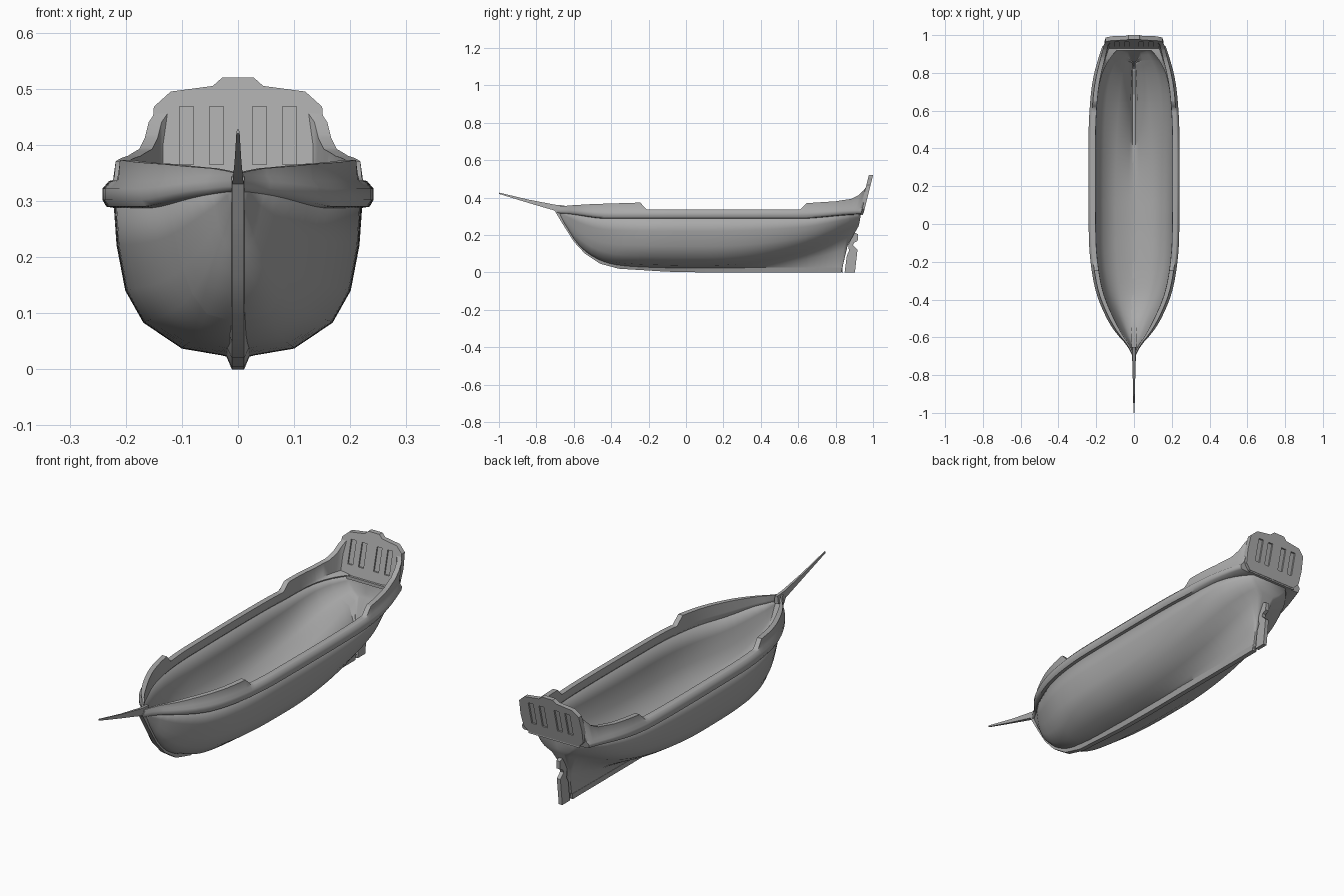
import bpy, bmesh, math

if "Cube" in bpy.data.objects:
    bpy.data.objects.remove(bpy.data.objects["Cube"])

GREY = bpy.data.materials.new("dark_grey")
GREY.diffuse_color = (0.4, 0.4, 0.4, 1)
GREY.use_nodes = True
GREY.node_tree.nodes["Principled BSDF"].inputs["Base Color"].default_value = GREY.diffuse_color

def lerp(a, b, w):
    return a + (b - a) * w

def smooth(a, b, v):
    t = max(0.0, min(1.0, (v - a) / (b - a)))
    return t * t * (3 - 2 * t)

def curve(pts, v, cubic=True):
    """Interpolated value through (position, value) points."""
    if v <= pts[0][0]: return pts[0][1]
    if v >= pts[-1][0]: return pts[-1][1]
    def slope(k):
        k0, k1 = max(k - 1, 0), min(k + 1, len(pts) - 1)
        return (pts[k1][1] - pts[k0][1]) / (pts[k1][0] - pts[k0][0])
    i = max(k for k in range(len(pts) - 1) if pts[k][0] <= v)
    (x0, y0), (x1, y1) = pts[i], pts[i + 1]
    h = x1 - x0
    t = (v - x0) / h
    if not cubic: return lerp(y0, y1, t)
    return ((2*t**3 - 3*t*t + 1) * y0 + (t**3 - 2*t*t + t) * h * slope(i)
            + (3*t*t - 2*t**3) * y1 + (t**3 - t*t) * h * slope(i + 1))

def finish(name, bm, angle=35):
    bmesh.ops.recalc_face_normals(bm, faces=bm.faces)
    me = bpy.data.meshes.new(name)
    bm.to_mesh(me)
    bm.free()
    me.materials.append(GREY)
    ob = bpy.data.objects.new(name, me)
    bpy.context.collection.objects.link(ob)
    bpy.ops.object.select_all(action='DESELECT')
    ob.select_set(True)
    bpy.context.view_layer.objects.active = ob
    bpy.ops.object.shade_smooth_by_angle(angle=math.radians(angle))
    return ob

def loft(bm, rings, closed=False):
    rows = [[bm.verts.new(p) for p in r] for r in rings]
    n = len(rows[0])
    for a, b in zip(rows, rows[1:]):
        for j in range(n if closed else n - 1):
            k = (j + 1) % n
            bm.faces.new((a[j], a[k], b[k], b[j]))
    if closed:
        bm.faces.new(rows[0])
        bm.faces.new(rows[-1])

def mirror(ob):
    m = ob.modifiers.new("mirror", 'MIRROR')
    m.merge_threshold = 0.0005

# Shared hull lines
BEAM = [(-0.69, 0.006), (-0.64, 0.032), (-0.58, 0.078), (-0.5, 0.124), (-0.4, 0.168), (-0.3, 0.195),
        (-0.15, 0.215), (0.0, 0.22), (0.5, 0.22), (0.7, 0.207), (0.8, 0.19), (0.87, 0.17), (0.935, 0.148)]
TUCK = [(0.7, 0.0), (0.8, 0.006), (0.87, 0.022), (0.935, 0.055)]   # hull narrower than rail at the stern
BOTTOM = [(-0.69, 0.32), (-0.65, 0.26), (-0.59, 0.165), (-0.53, 0.105), (-0.45, 0.06),
          (-0.35, 0.035), (-0.1, 0.022), (0.1, 0.02), (1.0, 0.02)]
RIM = [(-0.69, 0.35), (-0.62, 0.358), (-0.5, 0.365), (-0.245, 0.373), (-0.21, 0.336), (0.61, 0.336),
       (0.645, 0.37), (0.8, 0.38), (0.87, 0.392), (0.9, 0.412), (0.92, 0.44), (0.935, 0.48)]
POST = [(0.0, 0.83), (0.1, 0.85), (0.18, 0.875), (0.25, 0.925), (0.31, 0.935)]
MID = [(0, 0.02), (0.009, 0.02), (0.03, 0.025), (0.10, 0.037), (0.168, 0.083), (0.20, 0.14), (0.215, 0.22), (0.22, 0.295)]
STERN = [(0, 0), (0.009, 0), (0.013, 0.14), (0.05, 0.228), (0.10, 0.245), (0.132, 0.262), (0.15, 0.278), (0.155, 0.295)]
BOW = [0, 0.05, 0.2, 0.45, 0.63, 0.77, 0.9, 1]

def hull_beam(y):
    return curve(BEAM, y) - curve(TUCK, y)

def sheer(y):
    return 0.03 * smooth(-0.42, -0.69, y) + 0.022 * smooth(0.6, 0.935, y)

def rake(y, z):
    return y + 0.25 * (z - 0.31) * smooth(0.8, 0.935, y)

stations = sorted({round(-0.69 + 1.625 * i / 52, 4) for i in range(53)} | {p[0] for p in RIM})

# Hull shell
def section(y, flat=False):
    out = []
    w = max(0, min(1, (y - 0.1) / 0.835)) ** 2
    wb = smooth(-0.2, -0.65, y)
    top = 0.295 + sheer(y)
    base = lerp(curve(BOTTOM, y), 0.0, w)
    for (mx, mz), (sx, sz), bx in zip(MID, STERN, BOW):
        f = lerp(lerp(mx / 0.22, sx / 0.155, w), bx, wb)
        t = lerp((mz - 0.02) / 0.275, sz / 0.295, w)
        z = base + t * (top - base)
        out.append((0 if flat else hull_beam(y) * f, min(y, curve(POST, z, False)), z))
    return out

bm = bmesh.new()
loft(bm, [section(y) for y in stations] + [section(0.935, True)])
bmesh.ops.remove_doubles(bm, verts=bm.verts, dist=0.0003)
bmesh.ops.recalc_face_normals(bm, faces=bm.faces)
hull = finish("hull", bm, 50)
mirror(hull)
sol = hull.modifiers.new("shell", 'SOLIDIFY')
sol.thickness, sol.offset = 0.008, -1

# Rail and bulwark, with the overhang at the stern
bm = bmesh.new()
rings = []
for y in stations:
    b, s, zt = curve(BEAM, y), sheer(y), curve(RIM, y, False) + 0.0005
    tuck = curve(TUCK, y)
    k = 0.3 + 0.7 * smooth(-0.69, -0.5, y)
    zr = min(0.335 + 0.4 * s, zt - 0.0005)
    lean = 0.022 * smooth(0.44, 0.48, zt)
    sec = [(-0.004 - tuck, 0.287 + s), (0.013, 0.29 + s), (0.02, 0.302 + 0.8 * s), (0.02, 0.322 + 0.5 * s),
           (0.009, zr), (0.006 - lean, zt), (-0.017 - lean, zt), (-0.018, 0.32 + 0.5 * s), (-0.018 - tuck, 0.302 + s)]
    rings.append([(max(0.0, b + dx * k), rake(y, z), z) for dx, z in sec])
loft(bm, rings, True)
mirror(finish("rail", bm, 48))

# Keel and stem bar, flared where it meets the hull bottom
outer = [(-0.705, 0.335), (-0.66, 0.26), (-0.6, 0.165), (-0.54, 0.1), (-0.46, 0.047), (-0.36, 0.02),
         (-0.1, 0.004), (0.1, 0), (0.83, 0)]
inner = [(-0.675, 0.35), (-0.635, 0.265), (-0.575, 0.17), (-0.52, 0.113), (-0.445, 0.067), (-0.355, 0.041),
         (-0.1, 0.028), (0.1, 0.026), (0.835, 0.026)]
bm = bmesh.new()
rings = []
for o, i in zip(outer, inner):
    w = 0.012 + 0.01 * smooth(-0.55, -0.3, i[0]) * smooth(0.9, 0.1, i[0])
    rings.append([(-0.011, *o), (0.011, *o), (w, *i), (-w, *i)])
loft(bm, rings, True)
finish("keel", bm)

# Bowsprit
bm = bmesh.new()
spar = [(-0.65, 0.322, 0.358, 0.011), (-0.7, 0.33, 0.362, 0.01), (-0.84, 0.371, 0.389, 0.006), (-1.0, 0.42, 0.427, 0.003)]
loft(bm, [[(-w, y, a), (w, y, a), (w * 0.6, y, b), (-w * 0.6, y, b)] for y, a, b, w in spar], True)
finish("bowsprit", bm)

# Stern panel with four recessed windows
def slab(bm, outline, lo, hi):
    loft(bm, [[(x, 0.935 + 0.25 * (z - 0.31) + d, z) for x, z in outline] for d in (lo, hi)], True)

side = [(0.125, 0.315), (0.15, 0.34), (0.155, 0.40), (0.15, 0.468), (0.12, 0.495), (0.045, 0.505), (0.028, 0.52)]
windows = [[(x - 0.0125, 0.365), (x + 0.0125, 0.365), (x + 0.0125, 0.468), (x - 0.0125, 0.468)]
           for x in (-0.092, -0.038, 0.038, 0.092)]
bm = bmesh.new()
slab(bm, side + [(-x, z) for x, z in reversed(side)], -0.01, 0.0125)
panel = finish("stern_panel", bm)
bm = bmesh.new()
for w in windows:
    slab(bm, w, -0.05, 0.05)
cutter = finish("window_cutter", bm)
cutter.hide_render = True
cut = panel.modifiers.new("windows", 'BOOLEAN')
cut.object, cut.operation, cut.solver = cutter, 'DIFFERENCE', 'EXACT'
bpy.context.view_layer.objects.active = panel
bpy.ops.object.modifier_apply(modifier="windows")
bpy.data.objects.remove(cutter)
bm = bmesh.new()
for w in windows:
    slab(bm, w, -0.003, 0.005)
finish("window_panes", bm)

# Ledge closing the hull top under the stern panel
bm = bmesh.new()
plan = [(-0.1, 0.918), (0.1, 0.918), (0.13, 0.947), (-0.13, 0.947)]
loft(bm, [[(x, y, z) for x, y in plan] for z in (0.308, 0.322)], True)
finish("stern_ledge", bm)

# Rudder
shape = [(0.848, 0), (0.903, 0), (0.917, 0.122), (0.893, 0.145), (0.898, 0.158), (0.918, 0.168), (0.92, 0.205),
         (0.903, 0.212), (0.875, 0.178), (0.868, 0.14), (0.872, 0.115), (0.86, 0.09)]
bm = bmesh.new()
loft(bm, [[(x, y, z) for y, z in shape] for x in (-0.009, 0.009)], True)
finish("rudder", bm)
